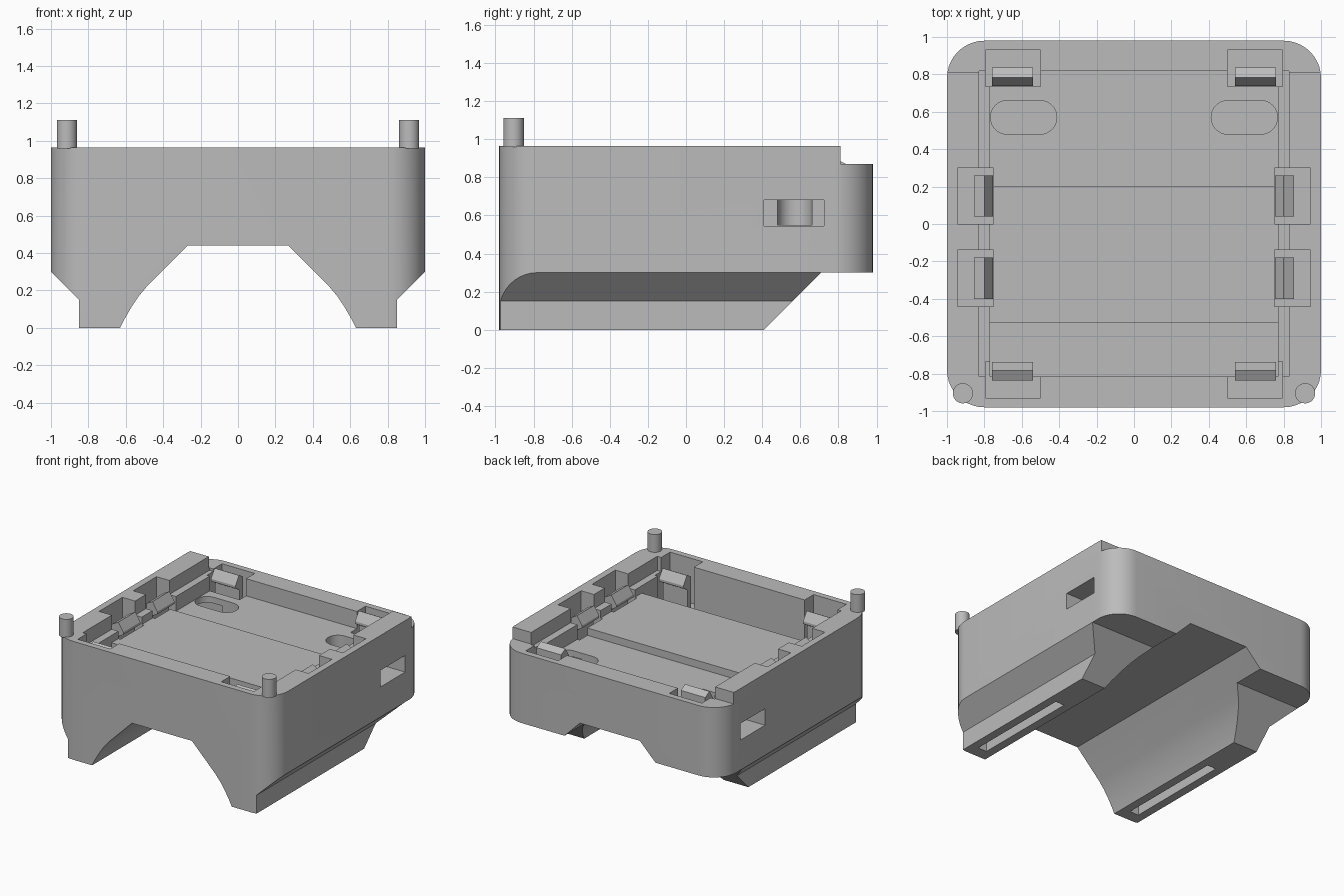
import bpy, bmesh, math

cube = bpy.data.objects.get("Cube")
if cube:
    bpy.data.objects.remove(cube, do_unlink=True)

grey = bpy.data.materials.new("plain_grey")
grey.use_nodes = True
tone = (0.5, 0.5, 0.5, 1)
grey.diffuse_color = tone
grey.node_tree.nodes["Principled BSDF"].inputs["Base Color"].default_value = tone


def prism(name, profile, place, a, b):
    """Extrude a 2D profile from a to b; place maps (u, v, w) to a point."""
    bm = bmesh.new()
    low = [bm.verts.new(place(u, v, a)) for u, v in profile]
    high = [bm.verts.new(place(u, v, b)) for u, v in profile]
    bm.faces.new(low)
    bm.faces.new(high)
    n = len(profile)
    for i in range(n):
        j = (i + 1) % n
        bm.faces.new((low[i], low[j], high[j], high[i]))
    bmesh.ops.recalc_face_normals(bm, faces=bm.faces)
    mesh = bpy.data.meshes.new(name)
    bm.to_mesh(mesh)
    bm.free()
    mesh.materials.append(grey)
    ob = bpy.data.objects.new(name, mesh)
    bpy.context.collection.objects.link(ob)
    return ob


def up(u, v, w):
    return (u, v, w)


def along_y(u, v, w):
    return (u, w, v)


def along_x(u, v, w):
    return (w, u, v)


def block(x0, x1, y0, y1, z0, z1):
    return prism("cutter", [(x0, y0), (x1, y0), (x1, y1), (x0, y1)], up, z0, z1)


def rounded(cx, cy, hx, hy, r, steps):
    """Outline of a rounded rectangle."""
    pts = []
    for k, (sx, sy) in enumerate([(1, 1), (-1, 1), (-1, -1), (1, -1)]):
        for i in range(steps + 1):
            t = math.pi / 2 * (k + i / steps)
            p = (cx + sx * (hx - r) + r * math.cos(t), cy + sy * (hy - r) + r * math.sin(t))
            if not pts or math.dist(p, pts[-1]) > 1e-4:
                pts.append(p)
    if math.dist(pts[0], pts[-1]) < 1e-4:
        pts.pop()
    return pts


def smooth(ob):
    bpy.ops.object.select_all(action="DESELECT")
    ob.select_set(True)
    bpy.context.view_layer.objects.active = ob
    bpy.ops.object.shade_smooth_by_angle(angle=math.radians(30))


def combine(target, tool, operation="DIFFERENCE"):
    mod = target.modifiers.new("cut", "BOOLEAN")
    mod.operation = operation
    mod.solver = "EXACT"
    mod.object = tool
    bpy.context.view_layer.objects.active = target
    bpy.ops.object.modifier_apply(modifier=mod.name)
    bpy.data.objects.remove(tool, do_unlink=True)


# Housing: rounded plan crossed with the arched front outline
body = prism("housing", rounded(0, 0, 1, 0.98, 0.2, 10), up, -0.1, 0.965)
half = [(0.27, 0.44), (0.48, 0.23), (0.53, 0.17), (0.57, 0.11), (0.605, 0.05), (0.63, 0),
        (0.85, 0), (0.85, 0.15), (1, 0.3), (1.1, 0.3), (1.1, 1.2)]
outline = half + [(-x, z) for x, z in reversed(half)]
combine(body, prism("outline", outline, along_y, -1.2, 1.2), "INTERSECT")

# Sloped rear end of the legs, and the lowered rear rim
combine(body, prism("leg_cut", [(0.31, -0.1), (0.71, 0.3), (1.2, 0.3), (1.2, -0.1)],
                    along_x, -1.2, 1.2))
combine(body, block(-1.2, 1.2, 0.81, 1.2, 0.87, 1.2))

# Tray: ledge, front floor, rear floor, front well
for x, y0, y1, z in [(0.83, -0.815, 0.818, 0.85), (0.77, -0.53, 0.2, 0.79),
                     (0.77, 0.2, 0.818, 0.73), (0.77, -0.815, -0.53, 0.55)]:
    combine(body, block(-x, x, y0, y1, z, 1.3))


# Snap clips, each standing in its own pocket
PROFILE = [(0.1, 0.6), (0.1, 0.87), (0.045, 0.9), (0, 0.83), (0, 0.81), (0.05, 0.78), (0.05, 0.6)]
for s, side in [(1, "left"), (-1, "right")]:
    for y, row in [(0.15, "rear"), (-0.29, "front")]:
        xs = sorted((s * 0.75, s * 0.945))
        combine(body, block(*xs, y - 0.15, y + 0.15, 0.6, 1.3))
        prism(f"{side}_{row}_side_clip", PROFILE,
              lambda u, v, w: (s * (0.755 + u), w, v), y - 0.11, y + 0.11)
    for e, end in [(1, "rear"), (-1, "front")]:
        xs = sorted((s * 0.5, s * 0.795))
        ys = sorted((e * 0.735, e * 0.93))
        combine(body, block(*xs, *ys, 0.6, 1.3))
        prism(f"{side}_{end}_end_clip", PROFILE,
              lambda u, v, w: (w, e * (0.738 + u), v), s * 0.65 - 0.11, s * 0.65 + 0.11)

    # Cable opening in the floor joined to the side port
    combine(body, prism("oval", rounded(s * 0.59, 0.57, 0.177, 0.09, 0.089, 8), up, 0.55, 0.8))
    xs = sorted((s * 0.6, s * 1.2))
    combine(body, block(*xs, 0.41, 0.725, 0.545, 0.68))

    # Slot in the foot
    xs = sorted((s * 0.7, s * 0.78))
    combine(body, block(*xs, -0.88, 0.02, -0.1, 0.2))

    # Locating pin on the front corner
    bpy.ops.mesh.primitive_cylinder_add(vertices=32, radius=0.054, depth=0.15,
                                        location=(s * 0.915, -0.905, 1.035))
    pin = bpy.context.object
    pin.name = f"{side}_locating_pin"
    pin.data.materials.append(grey)
    smooth(pin)

smooth(body)
